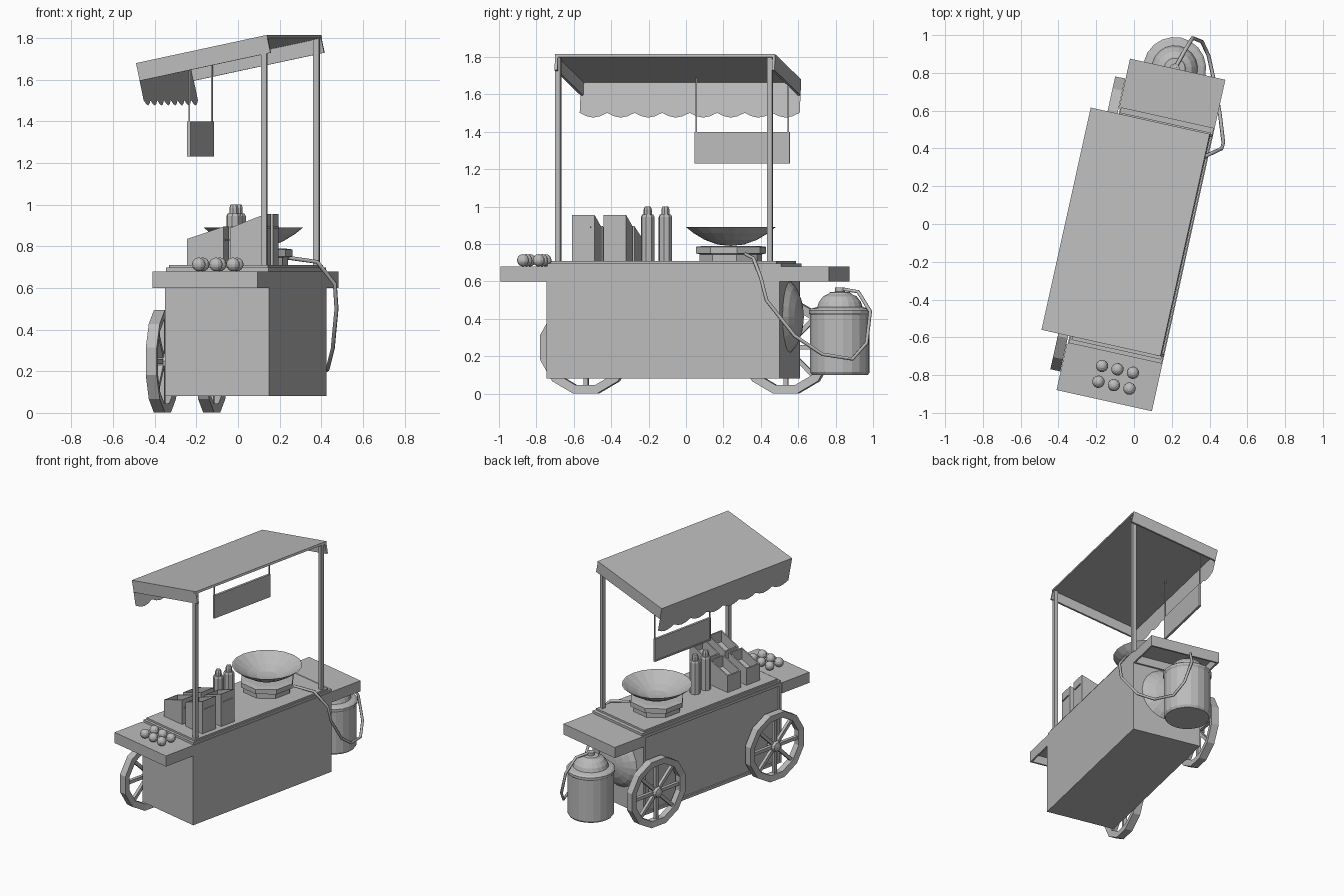
import bpy, bmesh, math
from mathutils import Matrix, Vector

if "Cube" in bpy.data.objects:
    bpy.data.objects.remove(bpy.data.objects["Cube"])

GREY = bpy.data.materials.new("plain grey")
GREY.use_nodes = True
COLOUR = (0.5, 0.5, 0.5, 1)
GREY.diffuse_color = COLOUR
GREY.node_tree.nodes["Principled BSDF"].inputs["Base Color"].default_value = COLOUR

# The cart is laid out along its own axes, then turned as a whole
TURN = Matrix.Rotation(math.radians(-12.5), 4, 'Z')


def finish(name, bm, local=Matrix()):
    bmesh.ops.recalc_face_normals(bm, faces=bm.faces)
    bm.transform(TURN @ local)
    mesh = bpy.data.meshes.new(name)
    bm.to_mesh(mesh)
    bm.free()
    mesh.materials.append(GREY)
    ob = bpy.data.objects.new(name, mesh)
    bpy.context.collection.objects.link(ob)
    return ob


def add_box(bm, x, y, z):
    size = Matrix.Diagonal((x[1] - x[0], y[1] - y[0], z[1] - z[0], 1))
    mid = Matrix.Translation((sum(x) / 2, sum(y) / 2, sum(z) / 2))
    return bmesh.ops.create_cube(bm, size=1, matrix=mid @ size)["verts"]


def hollow(bm, direction, rim, depth):
    """Inset the face looking along direction and sink it."""
    d = Vector(direction)
    bm.normal_update()
    face = max(bm.faces, key=lambda f: f.normal.dot(d))
    bmesh.ops.inset_region(bm, faces=[face], thickness=rim)
    ext = bmesh.ops.extrude_discrete_faces(bm, faces=[face])["faces"]
    bmesh.ops.translate(bm, verts=ext[0].verts, vec=-d * depth)


def box(name, x, y, z, sink=None):
    bm = bmesh.new()
    add_box(bm, x, y, z)
    if sink:
        hollow(bm, *sink)
    return finish(name, bm)


def lathe(name, profile, sides, local):
    """Spin (radius, height) points round the z axis."""
    bm = bmesh.new()
    verts = [bm.verts.new((r, 0, z)) for r, z in profile]
    edges = [bm.edges.new(p) for p in zip(verts, verts[1:])]
    bmesh.ops.spin(bm, geom=verts + edges, cent=(0, 0, 0), axis=(0, 0, 1),
                   angle=math.tau, steps=sides, use_duplicate=False)
    bmesh.ops.remove_doubles(bm, verts=bm.verts, dist=0.0005)
    return finish(name, bm, local)


def at(x, y, z=0):
    return Matrix.Translation((x, y, z))


# Body with a framed panel on the wheel side
box("cart_body", (-0.205, 0.307), (-0.695, 0.58), (0.08, 0.68), ((-1, 0, 0), 0.03, 0.012))
box("counter_base", (-0.2, 0.303), (-0.69, 0.588), (0.68, 0.697))
box("counter_top", (-0.19, 0.295), (-0.67, 0.56), (0.697, 0.71))

# End shelves, hollow underneath
for name, y in (("front_shelf", (-0.947, -0.695)), ("back_shelf", (0.58, 0.85))):
    box(name, (-0.21, 0.307), y, (0.6, 0.68), ((0, 0, -1), 0.018, 0.06))

# Spoked wheels
for name, y in (("front_wheel", -0.60), ("back_wheel", 0.495)):
    place = at(-0.239, y, 0.247) @ Matrix.Rotation(math.pi / 2, 4, 'Y')
    place = place @ Matrix.Rotation(math.pi / 12, 4, 'Z')
    rim = [(0.255, -0.027), (0.255, 0.027), (0.208, 0.022), (0.208, -0.022), (0.255, -0.027)]
    lathe(name + "_rim", rim, 12, place)
    lathe(name + "_hub", [(0, -0.036), (0.032, -0.03), (0.04, -0.01), (0.04, 0.035), (0, 0.035)],
          10, place)
    bm = bmesh.new()
    for i in range(8):
        verts = add_box(bm, (0.025, 0.215), (-0.012, 0.012), (-0.012, 0.012))
        bmesh.ops.rotate(bm, verts=verts, matrix=Matrix.Rotation(math.tau * i / 8 - math.pi / 12, 3, 'Z'))
    finish(name + "_spokes", bm, place)

# Roof posts
for name, y in (("front_post", -0.64), ("back_post", 0.52)):
    box(name, (0.257, 0.285), (y - 0.014, y + 0.014), (0.70, 1.8))

# Sloping roof, in a frame whose origin is the high edge
ROOF = at(0.288, 0, 1.815) @ Matrix.Rotation(-math.atan(0.21), 4, 'Y')
SPAN, Y0, Y1 = -0.659, -0.653, 0.552
bm = bmesh.new()
add_box(bm, (SPAN, 0), (Y0, Y1), (-0.016, 0))
for y in (Y0, Y1 - 0.015):
    add_box(bm, (SPAN, -0.002), (y, y + 0.015), (-0.087, -0.016))
finish("roof", bm, ROOF)

# Scalloped valance along the low edge
bm = bmesh.new()
SCALLOPS, STEPS = 8, 4
count = SCALLOPS * STEPS
rows = []
for i in range(count + 1):
    y = Y0 + (Y1 - Y0) * i / count
    low = -0.182 - 0.026 * abs(math.sin(math.pi * i / STEPS))
    rows.append((bm.verts.new((SPAN, y, -0.014)), bm.verts.new((SPAN, y, low))))
for a, b in zip(rows, rows[1:]):
    bm.faces.new((a[0], a[1], b[1], b[0]))
bmesh.ops.solidify(bm, geom=bm.faces[:], thickness=0.008)
finish("valance", bm, ROOF)

# Hanging sign
box("sign_board", (-0.249, -0.232), (-0.005, 0.515), (1.23, 1.4), ((-1, 0, 0), 0.014, 0.005))
for name, y in (("front_sign_rod", 0.003), ("back_sign_rod", 0.507)):
    box(name, (-0.244, -0.237), (y - 0.004, y + 0.004), (1.395, 1.7))

# Stove and shallow pan
octagon = at(0.02, 0.25) @ Matrix.Rotation(math.pi / 8, 4, 'Z')
lathe("stove", [(0, 0.71), (0.17, 0.71), (0.17, 0.745), (0.19, 0.75), (0.19, 0.785),
                (0.15, 0.79), (0, 0.79)], 8, octagon)
lathe("pan", [(0, 0.79), (0.07, 0.797), (0.14, 0.822), (0.2, 0.858), (0.24, 0.89),
              (0.232, 0.89), (0.195, 0.866), (0.135, 0.832), (0.07, 0.808), (0, 0.802)],
      20, at(0.02, 0.25))

# Open ingredient bins with slanted tops
for row, x0, x1, low, high in (("left", 0.09, 0.26, 0.89, 0.955), ("right", -0.125, 0.055, 0.835, 0.895)):
    for n, y in (("front", -0.567), ("back", -0.394)):
        bm = bmesh.new()
        for v in add_box(bm, (x0, x1), (y, y + 0.124), (0.71, high)):
            if v.co.z > 0.75 and v.co.x < (x0 + x1) / 2:
                v.co.z = low
        hollow(bm, (0, 0, 1), 0.012, 0.08)
        finish(f"{n}_{row}_bin", bm)
        box(f"{n}_{row}_bin_lip", (x1, x1 + 0.006), (y + 0.02, y + 0.104), (high - 0.069, high - 0.061))

# Sauce bottles
for name, y in (("front_bottle", -0.204), ("back_bottle", -0.107)):
    lathe(name, [(0, 0.71), (0.037, 0.71), (0.037, 0.945), (0.031, 0.957), (0.022, 0.957),
                 (0.022, 0.985), (0.016, 1.0), (0, 1.0)], 8, at(0.025, y))

# Round buns on the front shelf
for i in range(6):
    bm = bmesh.new()
    bmesh.ops.create_uvsphere(bm, u_segments=12, v_segments=8, radius=0.033)
    finish(f"bun_{i + 1}", bm, at(-0.003 + 0.084 * (i % 3), -0.77 - 0.086 * (i // 3), 0.713))

# Domed lid hung on the back of the body
lid_place = at(0.05, 0.582, 0.41) @ Matrix.Rotation(-math.pi / 2, 4, 'X')
lathe("pan_lid", [(0, 0), (0.19, 0), (0.16, 0.025), (0.11, 0.048), (0.055, 0.062), (0, 0.067)],
      20, lid_place)

# Gas tank
lathe("gas_tank", [(0, 0.1), (0.15, 0.1), (0.16, 0.115), (0.16, 0.42), (0.167, 0.43), (0.167, 0.445),
                   (0.155, 0.455), (0.122, 0.463), (0.113, 0.49), (0.09, 0.52), (0.062, 0.533),
                   (0.055, 0.542), (0.026, 0.545), (0.026, 0.567), (0, 0.567)], 20, at(0.032, 0.85))

# Gas hose from the tank valve to the stove
path = [(0.22, 0.83, 0.56), (0.27, 0.92, 0.545), (0.31, 0.985, 0.44), (0.36, 0.965, 0.27),
        (0.395, 0.89, 0.185), (0.43, 0.73, 0.21), (0.455, 0.58, 0.31), (0.473, 0.43, 0.5),
        (0.465, 0.40, 0.62), (0.38, 0.36, 0.725), (0.24, 0.32, 0.745)]
curve = bpy.data.curves.new("gas_hose", 'CURVE')
curve.dimensions = '3D'
curve.bevel_depth = 0.01
curve.bevel_resolution = 1
curve.use_fill_caps = True
spline = curve.splines.new('POLY')
spline.points.add(len(path) - 1)
for point, co in zip(spline.points, path):
    point.co = (*co, 1)
curve.materials.append(GREY)
bpy.context.collection.objects.link(bpy.data.objects.new("gas_hose", curve))
